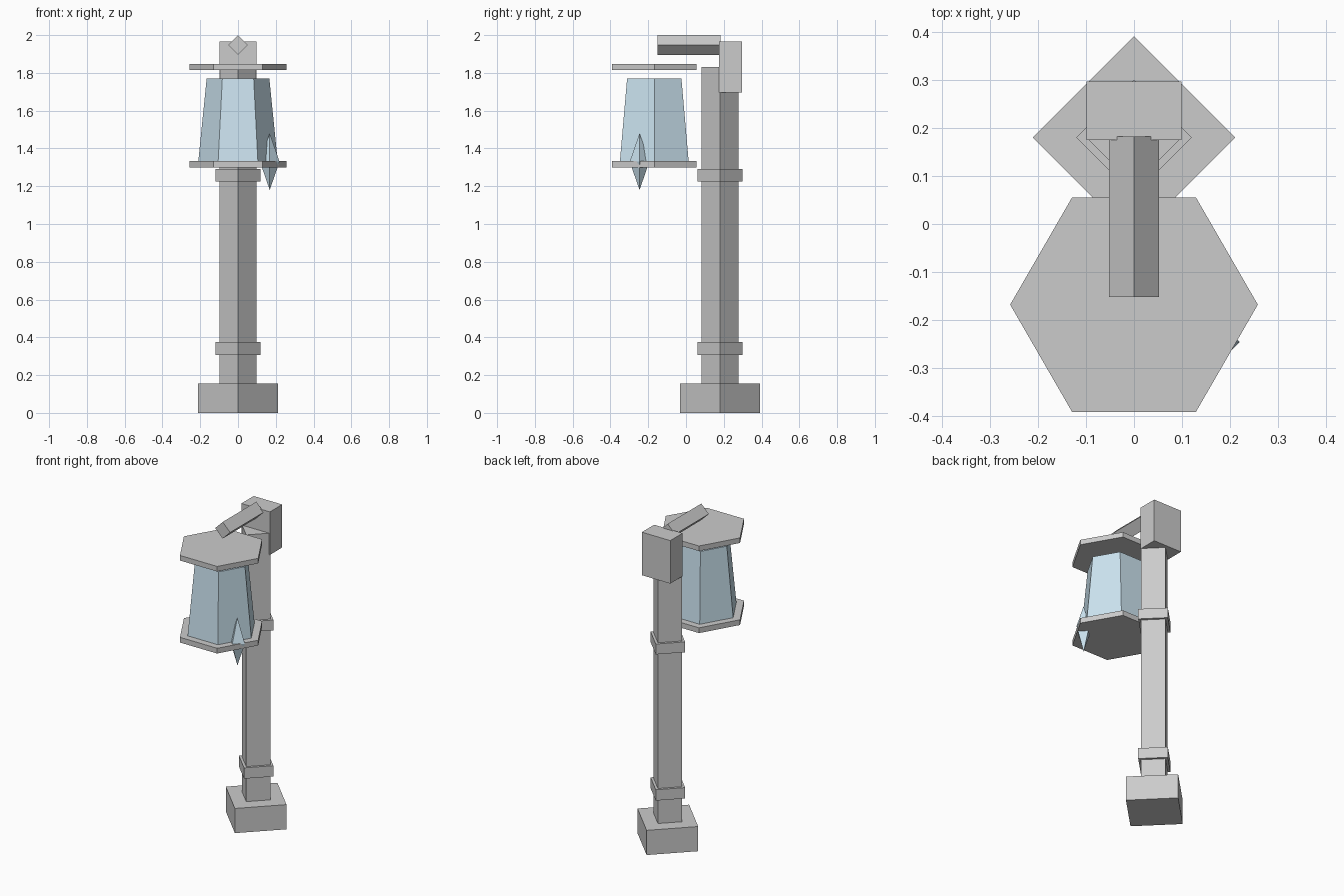
import bpy, math

if "Cube" in bpy.data.objects:
    bpy.data.objects.remove(bpy.data.objects["Cube"])

POST = (0, 0.18)
LAMP = (0, -0.168)

blue = bpy.data.materials.new("blue_glass")
blue.diffuse_color = (0.60, 0.77, 0.87, 1)
blue.use_nodes = True
blue.node_tree.nodes["Principled BSDF"].inputs["Base Color"].default_value = blue.diffuse_color


def prism(name, sides, xy, z0, z1, r0, r1=None, mat=None):
    """Upright prism or frustum with a vertex on the x axis."""
    r1 = r0 if r1 is None else r1
    verts = []
    for r, z in ((r0, z0), (r1, z1)):
        for i in range(sides):
            a = 2 * math.pi * i / sides
            verts.append((xy[0] + r * math.cos(a), xy[1] + r * math.sin(a), z))
    faces = [tuple(reversed(range(sides))), tuple(range(sides, 2 * sides))]
    for i in range(sides):
        j = (i + 1) % sides
        faces.append((i, j, sides + j, sides + i))
    me = bpy.data.meshes.new(name)
    me.from_pydata(verts, [], faces)
    ob = bpy.data.objects.new(name, me)
    bpy.context.collection.objects.link(ob)
    if mat:
        me.materials.append(mat)
    return ob


# Post, turned 45 degrees, with foot and collars
prism("foot", 4, POST, 0, 0.155, 0.211)
prism("post", 4, POST, 0.155, 1.83, 0.099)
prism("lower_collar", 4, POST, 0.307, 0.375, 0.12)
prism("upper_collar", 4, POST, 1.225, 1.29, 0.12)

# Head block on the back of the post
bpy.ops.mesh.primitive_cube_add(size=1, location=(0, 0.236, 1.83))
head = bpy.context.object
head.name = "head_block"
head.scale = (0.198, 0.122, 0.27)

# Arm: diamond section running forward
arm = prism("arm", 4, (0, 0), 0, 0.334, 0.052)
arm.rotation_euler = (math.pi / 2, 0, 0)
arm.location = (0, 0.182, 1.948)

# Lantern: hexagonal plates and tapered glass
prism("lantern_base", 6, LAMP, 1.30, 1.333, 0.258)
prism("lantern_glass", 6, LAMP, 1.333, 1.77, 0.21, 0.166, blue)
prism("lantern_roof", 6, LAMP, 1.815, 1.847, 0.258)

# Crystal: stretched octahedron on the lantern's edge
bpy.ops.mesh.primitive_cone_add(vertices=4, radius1=0.052, radius2=0, depth=0.15,
                                end_fill_type='NOTHING', location=(0.168, -0.246, 1.405))
top = bpy.context.object
top.name = "crystal"
top.data.materials.append(blue)
mod = top.modifiers.new("mirror", 'MIRROR')
mod.use_axis = (False, False, True)
pivot = bpy.data.objects.new("crystal_mirror_centre", None)
pivot.location = (0.168, -0.246, 1.33)
pivot.hide_render = True
bpy.context.collection.objects.link(pivot)
mod.mirror_object = pivot
